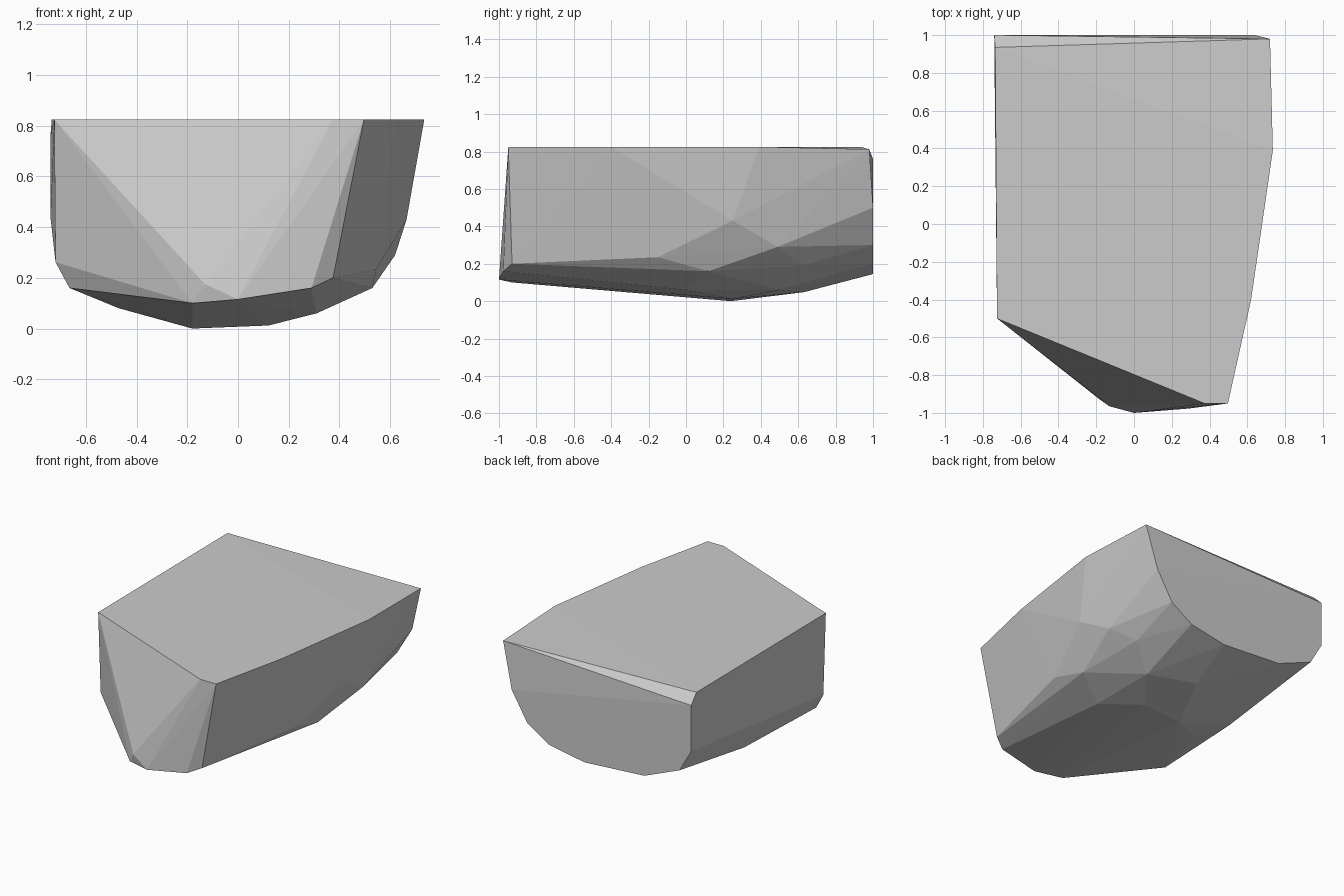
import bpy
import bmesh

# Remove the default object only
default = bpy.data.objects.get("Cube")
if default:
    bpy.data.objects.remove(default, do_unlink=True)


def make_material(name, color):
    material = bpy.data.materials.new(name)
    material.use_nodes = True
    material.diffuse_color = color
    material.node_tree.nodes["Principled BSDF"].inputs["Base Color"].default_value = color
    return material


def convex_object(name, outlines, material):
    """Wrap a faceted solid tightly around a set of corner outlines."""
    bm = bmesh.new()
    for outline in outlines:
        for corner in outline:
            bm.verts.new(corner)
    hull = bmesh.ops.convex_hull(bm, input=bm.verts[:], use_existing_faces=False)
    unused = set(hull["geom_interior"]) | set(hull["geom_unused"])
    loose = [item for item in unused if isinstance(item, bmesh.types.BMVert)]
    bmesh.ops.delete(bm, geom=loose, context="VERTS")
    bmesh.ops.recalc_face_normals(bm, faces=bm.faces[:])
    mesh = bpy.data.meshes.new(name)
    bm.to_mesh(mesh)
    bm.free()
    mesh.materials.append(material)
    mesh.shade_flat()
    obj = bpy.data.objects.new(name, mesh)
    bpy.context.collection.objects.link(obj)
    return obj


# Flat top: plan outline lifted to a single height
TOP = 0.825
top_plan = [(-.735, .935), (-.725, -.5), (.375, -.95), (.497, -.95), (.62, -.4), (.735, .39)]
top_outline = [(x, y, TOP) for x, y in top_plan]

# Flat back wall: cross-section set on one plane
BACK = 1.0
back_section = [(-.74, .76), (-.74, .44), (-.65, .285), (-.38, .175), (.08, .145),
                (.355, .195), (.52, .3), (.64, .5)]
back_outline = [(x, BACK, z) for x, z in back_section]
back_corner = [(.72, .98, .812)]

# Lower lip of the sloping front
front_lip = [(-.18, -.93, .1), (-.13, -.965, .175), (0, -1, .115),
             (.29, -.977, .16), (.375, -.93, .2)]

# Rounded belly: left edge, keel and right edge
left_edge = [(-.72, -.48, .262), (-.665, -.48, .16), (-.61, .23, .14), (-.47, .05, .08)]
keel = [(-.18, .24, 0), (.12, .25, .012), (0, .63, .048), (.31, 0, .06), (.31, .5, .06)]
right_edge = [(.545, -.15, .235), (.53, .12, .16), (.665, .25, .43),
              (.62, .49, .29), (.495, .62, .19)]

stone_grey = make_material("stone grey", (0.6, 0.6, 0.6, 1.0))
convex_object(
    "faceted_stone",
    [top_outline, back_outline, back_corner, front_lip, left_edge, keel, right_edge],
    stone_grey,
)
